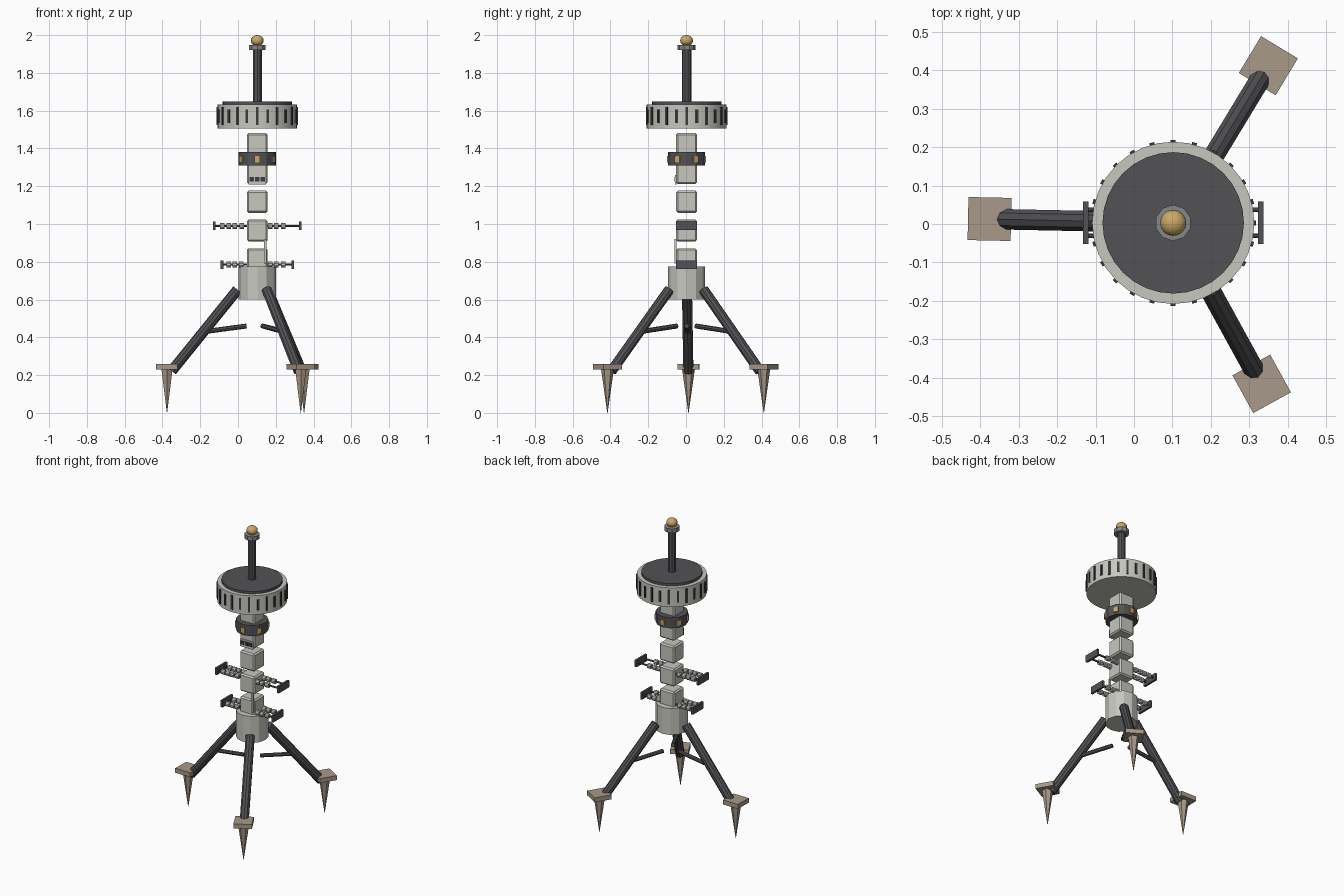
import bpy, math
from mathutils import Vector, Matrix

if "Cube" in bpy.data.objects:
    bpy.data.objects.remove(bpy.data.objects["Cube"])

CX, CY = 0.102, 0.003           # mast axis


def mat(name, rgb):
    m = bpy.data.materials.new(name)
    m.diffuse_color = (*rgb, 1)
    m.use_nodes = True
    m.node_tree.nodes["Principled BSDF"].inputs["Base Color"].default_value = m.diffuse_color
    return m


LIGHT = mat("light_grey", (0.57, 0.57, 0.52))
DARK = mat("dark_grey", (0.085, 0.085, 0.092))
STEEL = mat("mid_grey", (0.235, 0.245, 0.26))
TAN = mat("tan_metal", (0.39, 0.32, 0.245))
GOLD = mat("amber", (0.60, 0.39, 0.13))
BLACK = mat("near_black", (0.045, 0.045, 0.048))


def finish(name, material):
    o = bpy.context.object
    o.name = name
    o.data.materials.append(material)
    return o


def box(name, center, size, material, rot=0.0, bevel=0.0):
    bpy.ops.mesh.primitive_cube_add(size=1, location=center, rotation=(0, 0, rot))
    o = finish(name, material)
    o.scale = size
    bpy.ops.object.transform_apply(location=False, rotation=False, scale=True)
    if bevel:
        b = o.modifiers.new("bevel", 'BEVEL')
        b.width, b.segments = bevel, 1
    return o


def rod(name, a, b, r, sides, material, r2=None, smooth=False):
    """Cylinder or cone running from point a to point b."""
    a, b = Vector(a), Vector(b)
    d = b - a
    bpy.ops.mesh.primitive_cone_add(vertices=sides, radius1=r, radius2=r if r2 is None else r2,
                                    depth=d.length, location=(a + b) / 2)
    o = finish(name, material)
    o.rotation_euler = d.to_track_quat('Z', 'Y').to_euler()
    if smooth:
        bpy.ops.object.shade_smooth_by_angle(angle=math.radians(35))
    return o


def column(name, z0, z1, r, sides, material, smooth=False):
    return rod(name, (CX, CY, z0), (CX, CY, z1), r, sides, material, smooth=smooth)


def polar(ang, r, z):
    return (CX + r * math.cos(ang), CY + r * math.sin(ang), z)


# tripod: legs, inner struts, foot plates and ground spikes
for i in range(3):
    a = math.radians(178.8 + 120 * i)
    rod(f"leg_{i}", polar(a, 0.105, 0.652), polar(a, 0.453, 0.222), 0.028, 10, DARK)
    rod(f"strut_{i}", polar(a, 0.28, 0.43), polar(a, 0.057, 0.46), 0.013, 8, DARK)
    box(f"foot_plate_{i}", polar(a, 0.478, 0.245), (0.112, 0.112, 0.03), TAN, a)
    rod(f"foot_spike_{i}", polar(a, 0.478, 0.232), polar(a, 0.478, 0.0), 0.034, 6, TAN, 0.001)

# hub that holds the legs
column("hub", 0.60, 0.775, 0.0985, 12, LIGHT)

# stacked mast blocks
for i in range(5):
    box(f"mast_block_{i}", (CX, CY, 0.813 + 0.1525 * i), (0.11, 0.11, 0.117), LIGHT, bevel=0.009)

# conduit strip and small vent panel on the mast front
box("conduit_strip", (CX + 0.043, CY - 0.058, 0.855), (0.014, 0.01, 0.13), LIGHT)
box("vent_panel", (CX, CY - 0.057, 1.235), (0.095, 0.008, 0.05), LIGHT)
for i in (-1, 0, 1):
    box(f"vent_slot_{i + 1}", (CX + 0.028 * i, CY - 0.062, 1.238), (0.024, 0.006, 0.024), BLACK)

# insulator cross arms on both sides of the mast
beads = {(0, -1): (0.085, 0.118, 0.152), (0, 1): (0.069, 0.10, 0.138),
         (1, -1): (0.082, 0.118, 0.15, 0.185), (1, 1): (0.069, 0.10, 0.138)}
for level, z, reach in ((0, 0.785, 0.187), (1, 0.99, 0.228)):
    for side in (-1, 1):
        tag = f"{'upper' if level else 'lower'}_{'left' if side < 0 else 'right'}"
        box(f"arm_plate_{tag}", (CX + side * reach, CY, z), (0.014, 0.11, 0.046), DARK)
        for k in (-1, 1):
            y = CY + 0.034 * k
            rod(f"arm_rod_{tag}_{k}", (CX + side * 0.045, y, z), (CX + side * reach, y, z),
                0.006, 8, DARK)
            for n, x in enumerate(beads[level, side]):
                rod(f"insulator_{tag}_{k}_{n}", (CX + side * (x - 0.012), y, z),
                    (CX + side * (x + 0.012), y, z), 0.016, 10, LIGHT)

# collar with amber lamps
column("collar", 1.31, 1.38, 0.0985, 12, DARK)
for i in range(6):
    a = math.radians(-90 + 60 * i)
    box(f"collar_lamp_{i}", polar(a, 0.097, 1.343), (0.012, 0.03, 0.034), GOLD, a)

# drum head with slots around the rim
column("drum", 1.505, 1.632, 0.211, 32, LIGHT, smooth=True)
column("drum_lid", 1.625, 1.648, 0.184, 32, DARK, smooth=True)
for i in range(24):
    a = math.radians(-90 + 15 * i)
    h = 0.095 if i % 2 == 0 else 0.072
    box(f"drum_slot_{i}", polar(a, 0.210, 1.571), (0.012, 0.013, h), BLACK, a)

# antenna, cap and beacon
column("antenna", 1.64, 1.925, 0.025, 10, DARK)
column("antenna_cap", 1.92, 1.948, 0.047, 10, STEEL)
bpy.ops.mesh.primitive_uv_sphere_add(segments=16, ring_count=10, radius=0.034,
                                     location=(CX, CY, 1.971))
beacon = finish("beacon", GOLD)
beacon.scale.z = 0.86
bpy.ops.object.shade_smooth()
